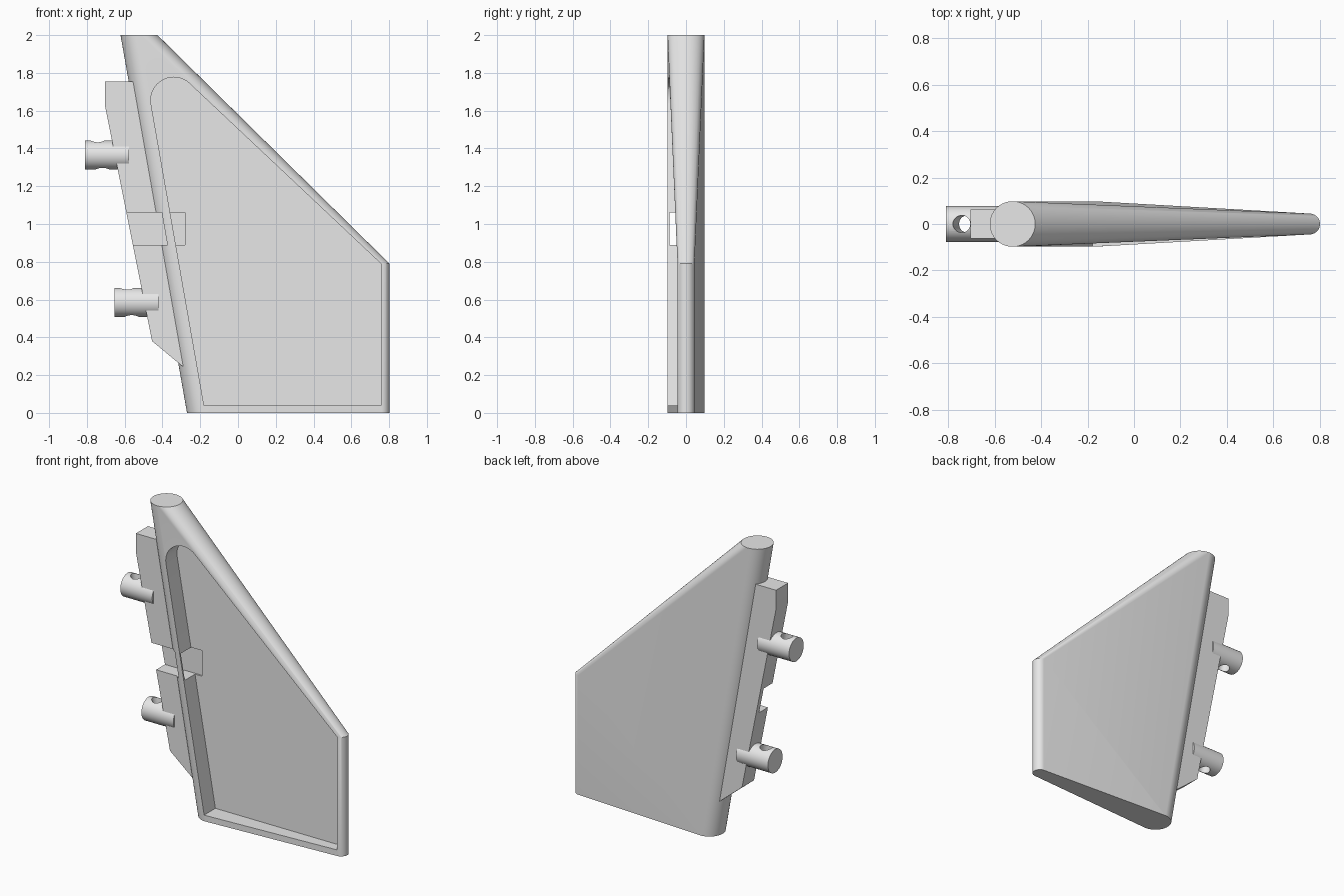
import bpy, bmesh, math
from mathutils import Matrix, Vector

if "Cube" in bpy.data.objects:
    bpy.data.objects.remove(bpy.data.objects["Cube"])

grey = bpy.data.materials.new("light_grey")
grey.use_nodes = True
grey.diffuse_color = (0.8, 0.8, 0.8, 1)
grey.node_tree.nodes["Principled BSDF"].inputs["Base Color"].default_value = (0.8, 0.8, 0.8, 1)


def finish(name, bm):
    bmesh.ops.recalc_face_normals(bm, faces=bm.faces)
    mesh = bpy.data.meshes.new(name)
    bm.to_mesh(mesh)
    bm.free()
    mesh.materials.append(grey)
    obj = bpy.data.objects.new(name, mesh)
    bpy.context.collection.objects.link(obj)
    return obj


def hull(name, points):
    bm = bmesh.new()
    verts = [bm.verts.new(p) for p in points]
    res = bmesh.ops.convex_hull(bm, input=verts)
    spare = {g for g in res["geom_interior"] + res["geom_unused"]
             if isinstance(g, bmesh.types.BMVert)}
    bmesh.ops.delete(bm, geom=list(spare), context="VERTS")
    return finish(name, bm)


def ring(x, y, r, n=64):
    return [(x + r * math.cos(2 * math.pi * i / n), y + r * math.sin(2 * math.pi * i / n))
            for i in range(n)]


def slab(name, outline, y0, y1):
    return hull(name, [(x, y, z) for x, z in outline for y in (y0, y1)])


def rod(name, centre, axis, radius, length):
    bm = bmesh.new()
    turn = Vector((0, 0, 1)).rotation_difference(Vector(axis)).to_matrix().to_4x4()
    bmesh.ops.create_cone(bm, cap_ends=True, segments=48, radius1=radius, radius2=radius,
                          depth=length, matrix=Matrix.Translation(centre) @ turn)
    return finish(name, bm)


def select(obj):
    bpy.ops.object.select_all(action="DESELECT")
    obj.select_set(True)
    bpy.context.view_layer.objects.active = obj


def cut(obj, cutter):
    mod = obj.modifiers.new("cut", "BOOLEAN")
    mod.operation = "DIFFERENCE"
    mod.solver = "EXACT"
    mod.object = cutter
    select(obj)
    bpy.ops.object.modifier_apply(modifier=mod.name)


# Fin body: hull of round sections at its four corners
corners = [(-0.172, 0, 0.098), (-0.524, 2, 0.098), (0.757, 0, 0.045), (0.757, 0.79, 0.045)]
fin = hull("fin", [(x, y, z) for cx, z, r in corners for x, y in ring(cx, 0, r)])

# Recess in the front of the fin, rounded at its upper corner
pocket = slab("pocket_cutter",
              ring(-0.34, 1.655, 0.122) + [(-0.18, 0.04), (0.757, 0.04), (0.757, 0.79)],
              -0.3, 0.02)
cut(fin, pocket)

# Mounting strip along the leading edge
strip = slab("mounting_strip",
             [(-0.705, 1.755), (-0.5, 1.755), (-0.25, 0.21), (-0.455, 0.38), (-0.705, 1.63)],
             -0.063, 0.063)

# Slot running through the strip into the recess
slot = slab("slot_cutter", [(-1, 0.89), (-0.28, 0.89), (-0.28, 1.06), (-1, 1.06)], -0.087, 0.03)
cut(fin, slot)
cut(strip, slot)

# Hinge pins with slanted cross holes
parts, cutters = [fin, strip], [pocket, slot]
for name, x, z in (("upper_pin", -0.693, 1.365), ("lower_pin", -0.538, 0.585)):
    pin = rod(name, (x, 0, z), (1, 0, 0), 0.077, 0.234)
    hole = rod(name + "_cutter", (x - 0.037, 0, z), (-0.175, 0, 1), 0.037, 0.4)
    cut(pin, hole)
    parts.append(pin)
    cutters.append(hole)

for cutter in cutters:
    bpy.data.objects.remove(cutter)
for part in parts:
    select(part)
    bpy.ops.object.shade_smooth_by_angle(angle=math.radians(30))
